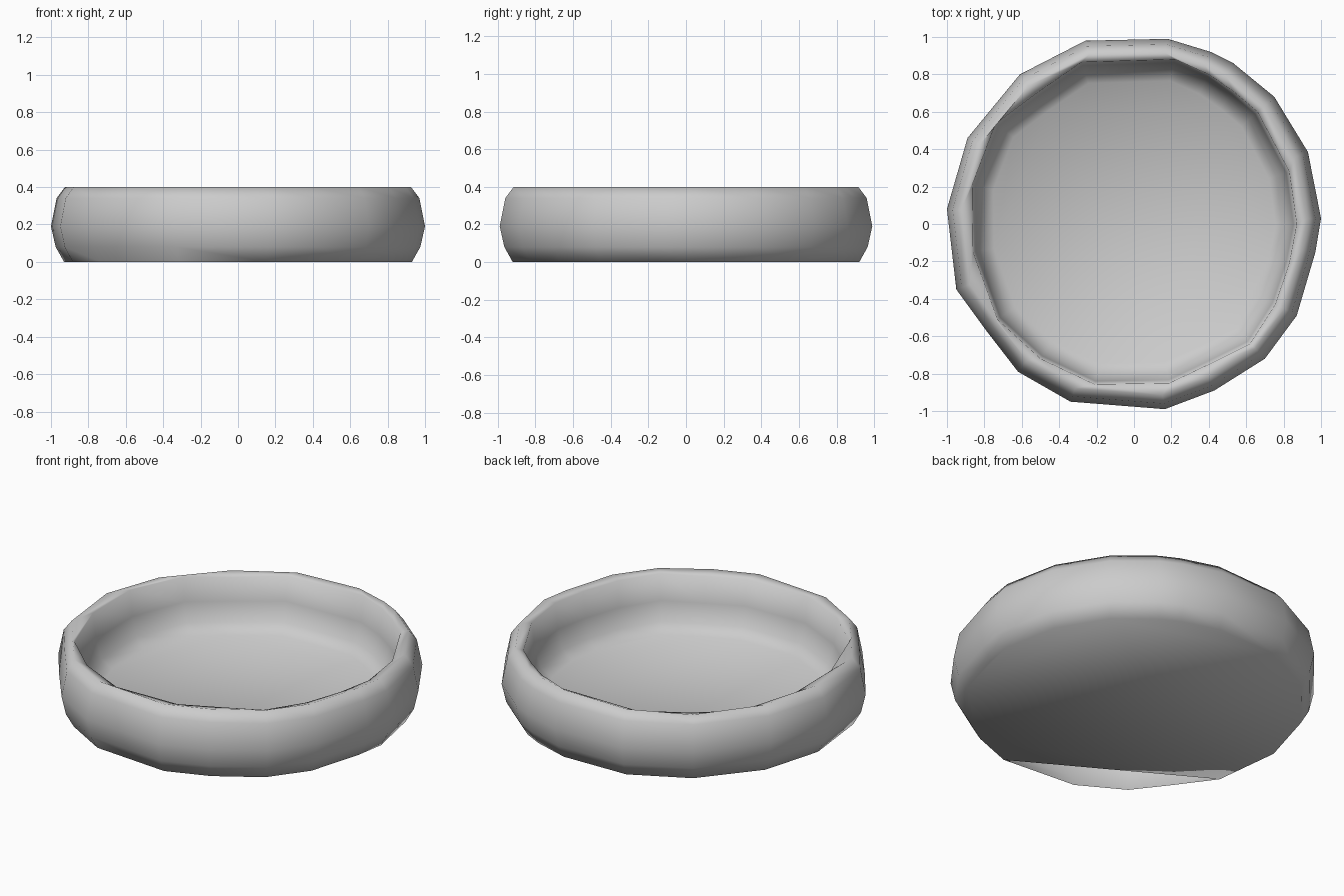
import bpy, bmesh

if "Cube" in bpy.data.objects:
    bpy.data.objects.remove(bpy.data.objects["Cube"])

# Hand-formed outlines seen from above: widest outer edge and inner rim
OUTER = [(-1, .08), (-.89, .46), (-.61, .80), (-.26, .98), (.18, .99), (.41, .92), (.53, .86),
         (.75, .68), (.93, .385), (1, .03), (.97, -.15), (.87, -.49), (.70, -.72), (.43, -.89),
         (.165, -.99), (-.34, -.95), (-.62, -.79), (-.79, -.57), (-.95, -.35)]
INNER = [(-.865, .21), (-.74, .535), (-.52, .70), (-.28, .865), (.22, .88), (.40, .80), (.53, .71),
         (.66, .60), (.83, .28), (.87, 0), (.83, -.21), (.755, -.43), (.62, -.64), (.40, -.75),
         (.19, -.85), (-.21, -.857), (-.5, -.72), (-.73, -.51), (-.86, -.15)]

# Wall profile: outline, scale, height (outside bottom, over the rim, down to the floor)
PROFILE = [(OUTER, .93, 0), (OUTER, .975, .08), (OUTER, 1, .19), (OUTER, .97, .34),
           (OUTER, .925, .40), (INNER, 1.0, .385), (INNER, .98, .23),
           (INNER, .94, .12), (INNER, .87, .07)]
DIP = {1: .012, 2: .02, 3: .01}  # slightly sunken stretch of the rim

bm = bmesh.new()
rings = []
for outline, s, z in PROFILE:
    rings.append([bm.verts.new((x * s, y * s, z - (DIP.get(i, 0) if z > .36 else 0)))
                  for i, (x, y) in enumerate(outline)])

# Wall, bridging neighbouring rings
n = len(OUTER)
for a, b in zip(rings, rings[1:]):
    for i in range(n):
        j = (i + 1) % n
        bm.faces.new((a[i], b[i], b[j], a[j]))

# Inner floor, and underside with its open segment at the front left
bm.faces.new(rings[-1])
bm.faces.new([v for i, v in enumerate(rings[0]) if i not in (15, 16, 17)])
bmesh.ops.recalc_face_normals(bm, faces=bm.faces)
for f in bm.faces:
    f.smooth = True

mesh = bpy.data.meshes.new("bowl")
bm.to_mesh(mesh)
bm.free()
bowl = bpy.data.objects.new("bowl", mesh)
bpy.context.collection.objects.link(bowl)
